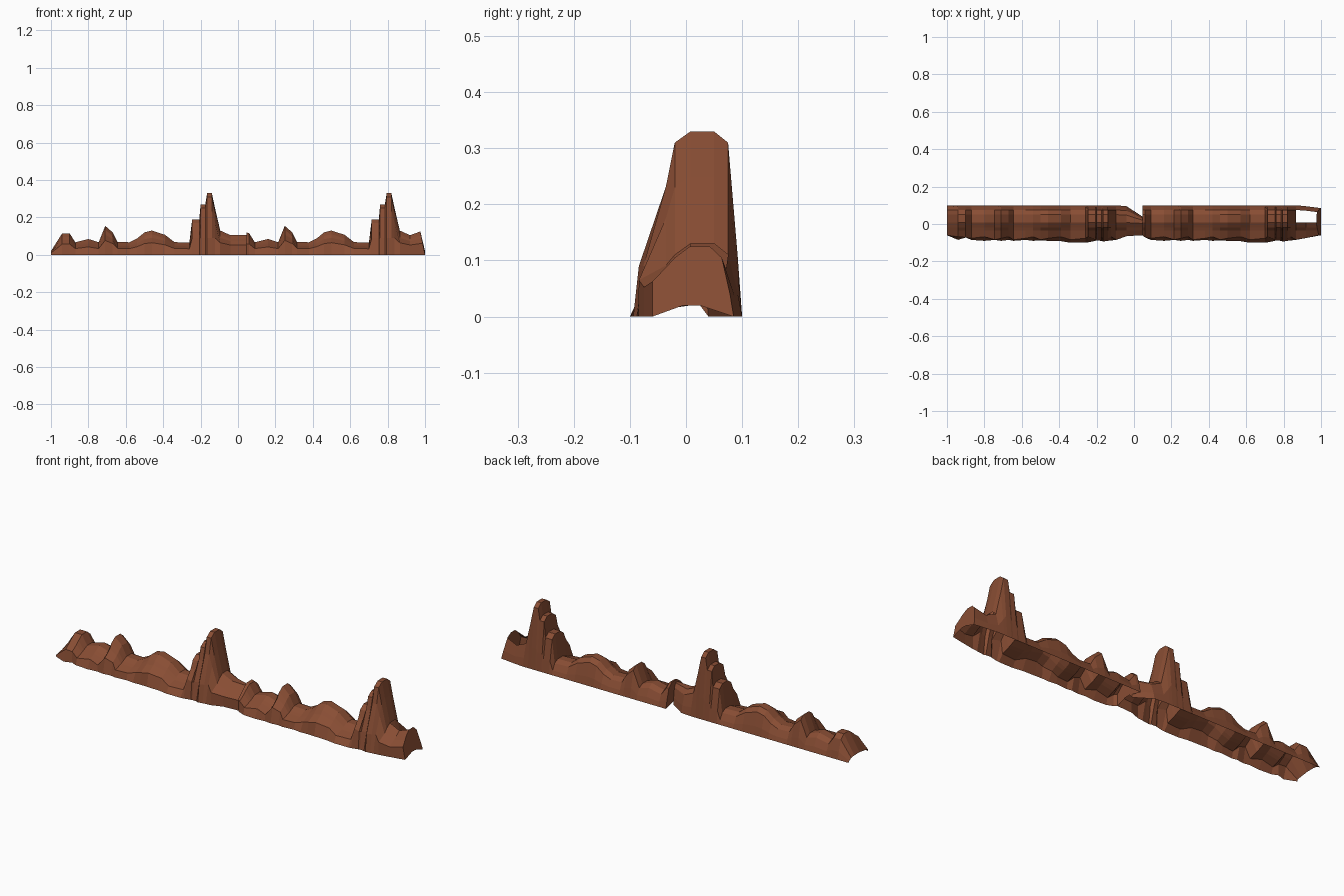
import bpy, bmesh

if "Cube" in bpy.data.objects:
    bpy.data.objects.remove(bpy.data.objects["Cube"])

rock = bpy.data.materials.new("red_brown_rock")
rock.diffuse_color = (0.25, 0.075, 0.034, 1)
rock.use_nodes = True
rock.node_tree.nodes["Principled BSDF"].inputs["Base Color"].default_value = rock.diffuse_color

# ridge outline of one stretch: x, height, y of the front foot
RIDGE = [(-0.94, .115, -.085), (-0.90, .115, -.072), (-0.87, .067, -.085), (-0.80, .085, -.09),
         (-0.745, .067, -.085), (-0.71, .155, -.09), (-0.67, .12, -.085), (-0.645, .07, -.09),
         (-0.58, .067, -.085), (-0.54, .087, -.09), (-0.50, .12, -.088), (-0.46, .13, -.09),
         (-0.39, .107, -.092), (-0.34, .068, -.1), (-0.26, .065, -.1), (-0.245, .19, -.098),
         (-0.207, .19, -.09), (-0.20, .27, -.088), (-0.175, .27, -.09), (-0.165, .33, -.094),
         (-0.14, .33, -.09), (-0.123, .25, -.088), (-0.095, .13, -.085)]


def section(x, h, front, back=0.1, gully=0.0, foot=0.0):
    """Open cross-section from back foot over the crest to front foot."""
    bevel = min(.02, .2 * h)
    pts = [(.1, 0), (.092, .33 * h), (.075, h - bevel), (.05, h), (.008, h), (-.02, h - bevel),
           (-.036, .7 * h), (-.08 + gully, min(.09, .5 * h)), (front, 0)]
    out = []
    for y, z in pts:
        y = y * back / .1 if y > 0 else max(y, front)
        out.append((x + foot * (1 - z / h), y, z))
    return out


def make_ridge(name, sections, open_from=None, cap_start=False, cap_end=False):
    bm = bmesh.new()
    rows = [[bm.verts.new(p) for p in s] for s in sections]
    for i in range(len(rows) - 1):
        for k in range(len(rows[i]) - 1):
            # the crest is left open past the last peak
            if open_from is not None and i >= open_from and k in (2, 3):
                continue
            bm.faces.new((rows[i][k], rows[i + 1][k], rows[i + 1][k + 1], rows[i][k + 1]))
    # end walls with an arched lower edge
    for flag, row in ((cap_start, rows[0]), (cap_end, rows[-1])):
        if flag:
            x = row[0].co.x
            arch = [bm.verts.new((x, y, .02)) for y in (-.005, .025)]
            bm.faces.new(row + arch)
    bmesh.ops.remove_doubles(bm, verts=bm.verts, dist=1e-5)
    bmesh.ops.recalc_face_normals(bm, faces=bm.faces)
    # open shell: make sure the crest points up
    bm.normal_update()
    if sum(f.normal.z * f.calc_area() for f in bm.faces) < 0:
        bmesh.ops.reverse_faces(bm, faces=bm.faces)
    me = bpy.data.meshes.new(name)
    bm.to_mesh(me)
    bm.free()
    me.materials.append(rock)
    ob = bpy.data.objects.new(name, me)
    bpy.context.collection.objects.link(ob)
    return ob


def body(offset, first):
    return [section(x + offset, h, f, gully=(.012, -.004, .004)[i % 3])
            for i, (x, h, f) in enumerate(RIDGE) if i >= first]


# left stretch: pointed start, tapered end
left = [section(-1, .02, -.06)] + body(0, 0)
left += [section(-.04, .105, -.065, .095), section(.045, .105, -.06, .04)]
make_ridge("left_ridge", left, cap_end=True)

# right stretch: starts cut off, ends in a hollow open-topped wall
right = [section(.045, .12, -.062)] + body(.96, 1)
hollow = len(right) - 1
right += [section(.92, .105, -.075, .095), section(.975, .125, -.06, .085, foot=.025)]
make_ridge("right_ridge", right, open_from=hollow, cap_start=True, cap_end=True)
